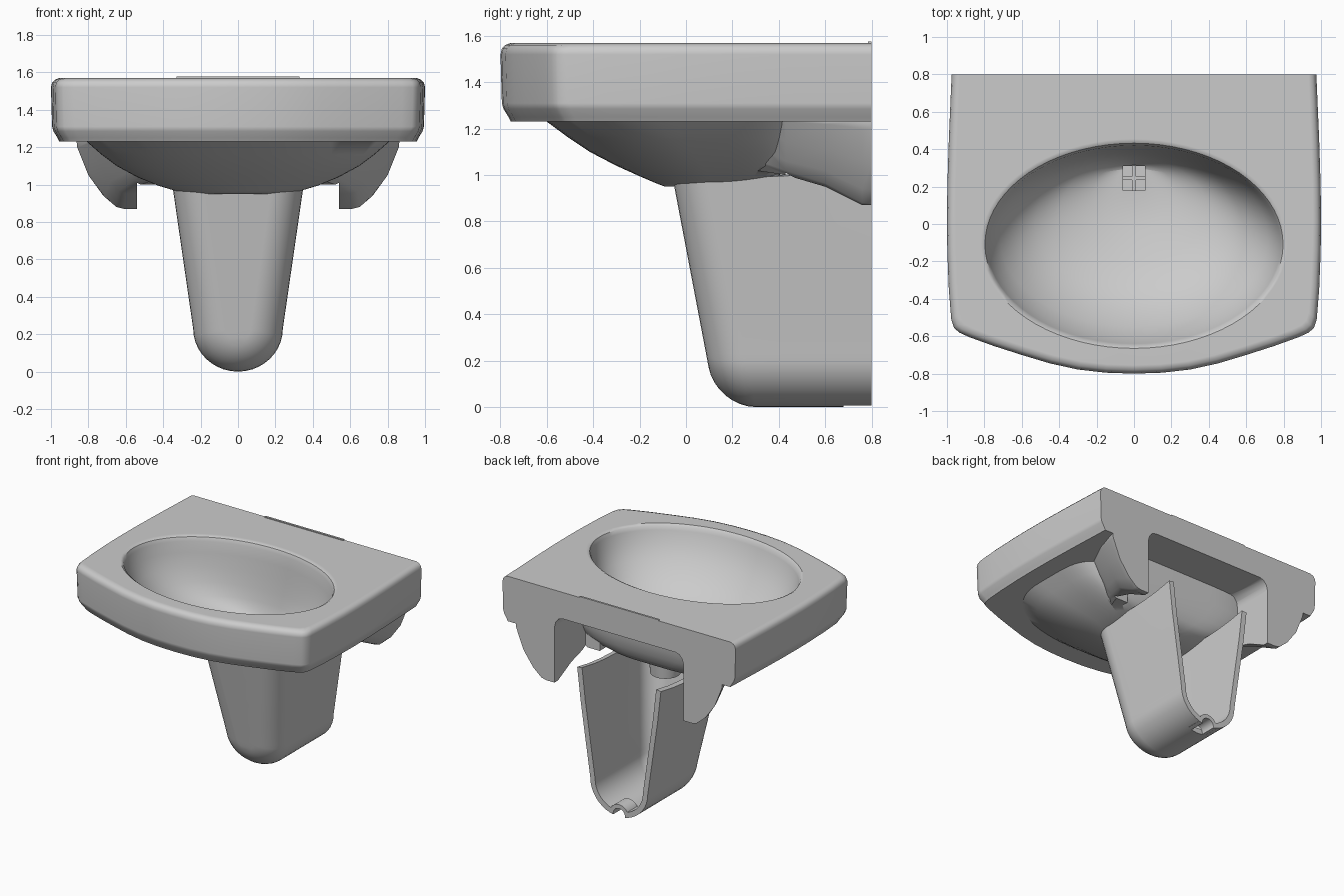
import bpy, bmesh
from math import sin, cos, pi, radians

if "Cube" in bpy.data.objects:
    bpy.data.objects.remove(bpy.data.objects["Cube"])


def make(name, bm):
    bmesh.ops.recalc_face_normals(bm, faces=bm.faces)
    me = bpy.data.meshes.new(name)
    bm.to_mesh(me)
    bm.free()
    ob = bpy.data.objects.new(name, me)
    bpy.context.collection.objects.link(ob)
    return ob


def loft(name, rings):
    """Closed solid through equal-length rings."""
    bm = bmesh.new()
    vs = [[bm.verts.new(p) for p in r] for r in rings]
    n = len(rings[0])
    for a, b in zip(vs, vs[1:]):
        for i in range(n):
            j = (i + 1) % n
            bm.faces.new((a[i], a[j], b[j], b[i]))
    bm.faces.new(vs[0])
    bm.faces.new(vs[-1])
    return make(name, bm)


def box(name, x, y0, y1, z0, z1):
    return loft(name, [[(-x, y0, z), (x, y0, z), (x, y1, z), (-x, y1, z)] for z in (z0, z1)])


def oval(z, rx, y0, y1, rear=2.0, front=2.0, n=72):
    """Oval ring; exponents above 2 square off the rear or front half."""
    pts = []
    for i in range(n):
        c, s = cos(2 * pi * i / n), sin(2 * pi * i / n)
        k = 2 / (rear if s > 0 else front)
        x = abs(c) ** k * (1 if c > 0 else -1)
        y = abs(s) ** k * (1 if s > 0 else -1)
        pts.append((rx * x, (y0 + y1) / 2 + (y1 - y0) / 2 * y, z))
    return pts


def activate(ob):
    bpy.ops.object.select_all(action='DESELECT')
    ob.select_set(True)
    bpy.context.view_layer.objects.active = ob


def boolean(ob, other, op):
    m = ob.modifiers.new("bool", 'BOOLEAN')
    m.operation, m.object, m.solver = op, other, 'EXACT'
    activate(ob)
    bpy.ops.object.modifier_apply(modifier=m.name)
    bpy.data.objects.remove(other)


def smooth(ob, angle=35):
    activate(ob)
    bpy.ops.object.shade_smooth_by_angle(angle=radians(angle))
    m = ob.modifiers.new("clean_shading", 'WEIGHTED_NORMAL')
    m.keep_sharp = True


# Basin slab: straight back, bowed front, rounded edges
half = [(0, -.80), (.15, -.795), (.3, -.778), (.45, -.745), (.6, -.70), (.75, -.652), (.88, -.605),
        (.935, -.58), (.962, -.555), (.977, -.51), (.99, -.35), (.998, -.15), (1, 0),
        (.998, .2), (.99, .45), (.975, .8)]
outline = half + [(-x, y) for x, y in reversed(half[1:])]
levels = [(1.23, .045), (1.25, .035), (1.285, .013), (1.31, .006), (1.52, 0),
          (1.545, .006), (1.56, .02), (1.57, .045)]
basin = loft("basin", [[(x * (1 - i), .8 - (.8 - y) * (1 - i / 1.6), z) for x, y in outline]
                       for z, i in levels])

# Wall brackets flaring out at the back
sections = [
    (.80, [(.87, 1.3), (.86, 1.2), (.80, 1.05), (.72, .94), (.65, .88), (.61, .87), (.5, .87), (.5, 1.3)]),
    (.76, [(.86, 1.3), (.85, 1.2), (.79, 1.06), (.715, .94), (.65, .88), (.61, .87), (.5, .87), (.5, 1.3)]),
    (.60, [(.82, 1.3), (.80, 1.22), (.74, 1.11), (.68, 1.02), (.64, .965), (.60, .95), (.5, .95), (.5, 1.3)]),
    (.43, [(.75, 1.3), (.72, 1.23), (.66, 1.14), (.60, 1.06), (.56, 1.02), (.52, 1.0), (.42, 1.0), (.42, 1.3)]),
    (.30, [(.70, 1.3), (.66, 1.25), (.60, 1.19), (.54, 1.12), (.50, 1.06), (.46, 1.02), (.4, 1.02), (.4, 1.3)])]
for s in (-1, 1):
    bracket = loft("bracket", [[(s * x, y, z) for x, z in p] for y, p in sections])
    boolean(basin, bracket, 'UNION')

# Hollow behind the bowl, open to the wall, with rounded top corners
arch = [(.54, .5), (.54, 1.29), (.53, 1.33), (.505, 1.36), (.47, 1.37)]
arch += [(-x, z) for x, z in reversed(arch)]
boolean(basin, loft("cavity_cutter", [[(x, y, z) for x, z in arch] for y in (.43, .9)]), 'DIFFERENCE')

# Outer bowl shell with the drain stub, then the inner bowl and drain hole
shell = loft("shell", [
    oval(1.5, .81, -.62, .50, 5, 2.3), oval(1.23, .81, -.60, .49, 5, 2.3),
    oval(1.16, .73, -.505, .48, 5, 2.3), oval(1.10, .65, -.415, .465, 5, 2.2),
    oval(1.04, .54, -.30, .44, 4.5, 2.2), oval(.995, .43, -.20, .40, 4, 2.1),
    oval(.965, .33, -.13, .29, 3, 2), oval(.95, .22, -.09, .18, 2.4, 2)])
boolean(basin, shell, 'UNION')
boolean(basin, loft("drain_stub", [oval(z, r, .245 - r, .245 + r, n=32)
                                   for z, r in ((1.08, .15), (1.03, .14), (1.0, .115), (.88, .105))]), 'UNION')
bowl = loft("bowl_cutter", [
    oval(1.6, .84, -.68, .475), oval(1.57, .82, -.665, .455), oval(1.557, .797, -.65, .432),
    oval(1.53, .785, -.64, .42), oval(1.45, .765, -.61, .41), oval(1.35, .715, -.55, .40),
    oval(1.25, .635, -.46, .385), oval(1.16, .53, -.35, .37), oval(1.10, .39, -.20, .35),
    oval(1.055, .23, -.03, .33), oval(1.03, .09, .13, .315)])
boolean(basin, bowl, 'DIFFERENCE')
boolean(basin, box("drain_cutter", .06, .18, .31, .91, 1.1), 'DIFFERENCE')
smooth(basin)

# Cross grid inside the drain, and thin lip along the wall
box("drain_bar_across", .06, .235, .255, .94, .97)
box("drain_bar_along", .01, .18, .31, .94, .97)
box("back_lip", .33, .785, .8, 1.56, 1.577)


# Pedestal: tapered U-shaped shroud, open at the back and top
def u_profile(i):
    right = [(.24 + .11 * (z - .23) / .76 - i, z) for z in (.99, .8, .6, .4)]
    right += [((.24 - i) * cos(a), .23 - (.23 - i) * sin(a))
              for a in [k * pi / 20 for k in range(11)]]
    return right + [(-x, z) for x, z in reversed(right[:-1])]


R = .17
steps = [(R * (1 - sin(k * pi / 16)), R * (1 - cos(k * pi / 16)), 0) for k in range(9)]
steps += [(0, R, t) for t in (.3, .6, .8, 1)]
bm = bmesh.new()
rows = []
for inset, depth, t in steps:
    row = []
    for x, z in u_profile(inset):
        y0 = .13 - .19 * z + depth
        y = y0 + (.8 - y0) * t
        row.append(bm.verts.new((x, y, z + (.05 * t ** 3 if z > .98 else 0))))
    rows.append(row)
for a, b in zip(rows, rows[1:]):
    for i in range(len(a) - 1):
        bm.faces.new((a[i], a[i + 1], b[i + 1], b[i]))
f, n = rows[0], len(rows[0])
for i in range(n // 2):
    q = [f[i], f[i + 1], f[n - 2 - i], f[n - 1 - i]]
    bm.faces.new(q if i + 1 < n // 2 else q[:2] + q[3:])
pedestal = make("pedestal", bm)
lowest = min(pedestal.data.polygons, key=lambda p: p.center.z)
if lowest.normal.z > 0:
    pedestal.data.flip_normals()
m = pedestal.modifiers.new("wall", 'SOLIDIFY')
m.thickness, m.offset = .04, -1
activate(pedestal)
bpy.ops.object.modifier_apply(modifier=m.name)


# Fixing slot: small arch over a notch in the pedestal's back lower edge
def arc(r, y, turn=pi, n=13):
    return [(r * cos(k * turn / (n - 1)), y, .012 + r * sin(k * turn / (n - 1))) for k in range(n)]


notch = loft("notch_cutter", [arc(.05, y, 2 * pi * 23 / 24, 24) for y in (.68, .85)])
boolean(pedestal, notch, 'DIFFERENCE')
smooth(pedestal)
slot = loft("fixing_slot", [arc(.08, y) + arc(.05, y)[::-1] for y in (.68, .8)])
smooth(slot)
